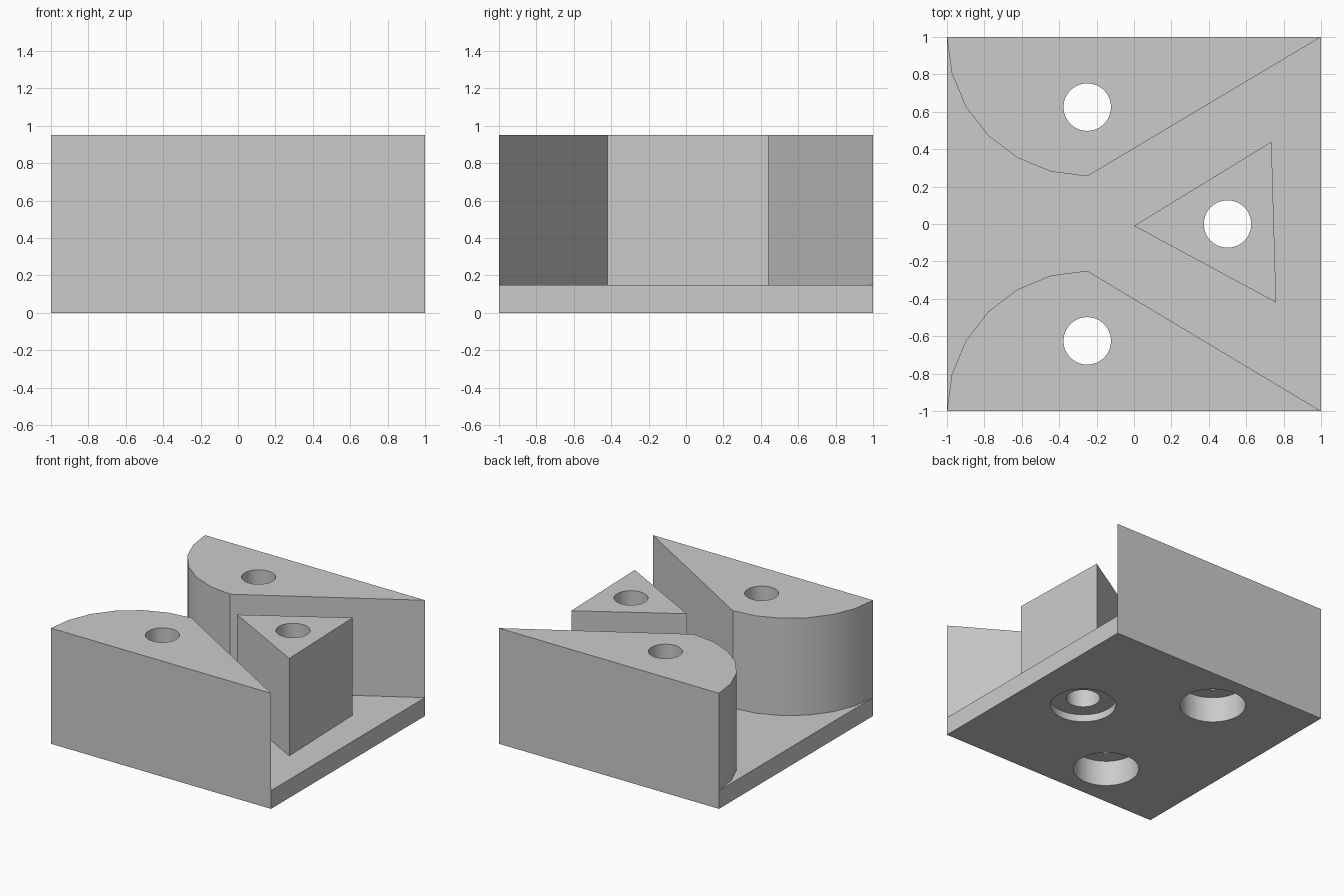
import bpy
import bmesh
from math import cos, sin, radians

cube = bpy.data.objects.get("Cube")
if cube:
    bpy.data.objects.remove(cube, do_unlink=True)

BASE_TOP, TOP = 0.15, 0.95
HOLE_R, BORE_R = 0.127, 0.247

grey = bpy.data.materials.new("light grey")
grey.use_nodes = True
colour = (0.6, 0.6, 0.6, 1)
grey.diffuse_color = colour
grey.node_tree.nodes["Principled BSDF"].inputs["Base Color"].default_value = colour


def prism(name, outline, z0, z1):
    """Extrude a flat outline from z0 up to z1."""
    bm = bmesh.new()
    face = bm.faces.new([bm.verts.new((x, y, z0)) for x, y in outline])
    grown = bmesh.ops.extrude_face_region(bm, geom=[face])["geom"]
    top = [v for v in grown if isinstance(v, bmesh.types.BMVert)]
    bmesh.ops.translate(bm, verts=top, vec=(0, 0, z1 - z0))
    bmesh.ops.recalc_face_normals(bm, faces=bm.faces)
    mesh = bpy.data.meshes.new(name)
    bm.to_mesh(mesh)
    bm.free()
    mesh.materials.append(grey)
    obj = bpy.data.objects.new(name, mesh)
    bpy.context.collection.objects.link(obj)
    return obj


def circle(x, y, r, n=48):
    return [(x + r * cos(radians(360 * i / n)), y + r * sin(radians(360 * i / n)))
            for i in range(n)]


def combine(body, tool, operation):
    """Apply a boolean to the body and discard the tool."""
    mod = body.modifiers.new(operation.title(), "BOOLEAN")
    mod.operation, mod.solver, mod.object = operation, "EXACT", tool
    bpy.ops.object.modifier_apply(modifier=mod.name)
    bpy.data.objects.remove(tool, do_unlink=True)


# Square base plate
block = prism("channel_block", [(-1, -1), (1, -1), (1, 1), (-1, 1)], 0, BASE_TOP)
bpy.context.view_layer.objects.active = block
block.select_set(True)

# Side walls: a quarter arc running into a straight diagonal
for name, side, depth in (("front_wall", -1, 0.75), ("back_wall", 1, 0.745)):
    arc = [(-0.25 - 0.75 * cos(radians(a)), side * (1 - depth * sin(radians(a))))
           for a in range(0, 91, 15)]
    combine(block, prism(name, arc + [(1, side)], BASE_TOP, TOP), "UNION")

# Triangular splitter between the walls
wedge = [(0, -0.01), (0.76, -0.42), (0.735, 0.44)]
combine(block, prism("splitter_wedge", wedge, BASE_TOP, TOP), "UNION")

# Through holes, each with a counterbore from below
for x, y, bore in ((0.5, 0, 0.06), (-0.25, 0.625, 0.21), (-0.25, -0.625, 0.21)):
    combine(block, prism("hole_cutter", circle(x, y, HOLE_R), -0.1, TOP + 0.1), "DIFFERENCE")
    combine(block, prism("bore_cutter", circle(x, y, BORE_R), -0.1, bore), "DIFFERENCE")

bpy.ops.object.shade_smooth_by_angle(angle=radians(30))
